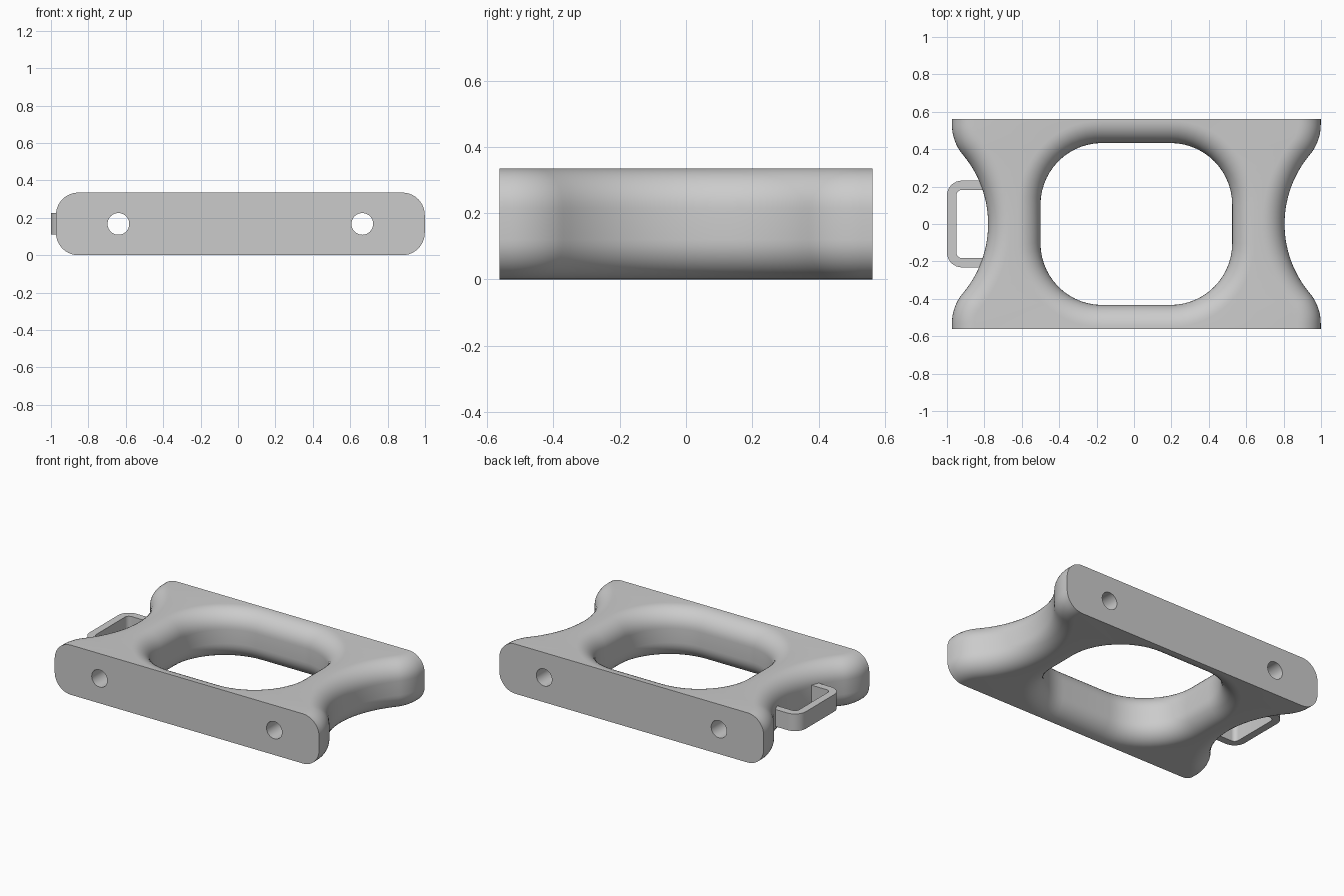
import bpy, bmesh
from math import sin, cos, pi, asin, sqrt, radians
from mathutils import Vector

if "Cube" in bpy.data.objects:
    bpy.data.objects.remove(bpy.data.objects["Cube"])

CX, HW, HD, H = 0.0125, 0.9875, 0.5625, 0.335   # body centre, half sizes, height
ROUND = 0.12                                   # edge rounding

grey = bpy.data.materials.new("plain grey")
grey.use_nodes = True
grey.diffuse_color = (0.6, 0.6, 0.6, 1)
grey.node_tree.nodes["Principled BSDF"].inputs["Base Color"].default_value = (0.6, 0.6, 0.6, 1)


def finish(name, bm):
    bmesh.ops.recalc_face_normals(bm, faces=bm.faces)
    mesh = bpy.data.meshes.new(name)
    bm.to_mesh(mesh)
    bm.free()
    obj = bpy.data.objects.new(name, mesh)
    bpy.context.collection.objects.link(obj)
    mesh.materials.append(grey)
    return obj


def smooth(obj):
    bpy.ops.object.select_all(action='DESELECT')
    obj.select_set(True)
    bpy.context.view_layer.objects.active = obj
    bpy.ops.object.shade_smooth_by_angle(angle=radians(30))


def arc(cx, cy, r, a0, a1, n):
    return [(cx + r * cos(a0 + (a1 - a0) * i / n), cy + r * sin(a0 + (a1 - a0) * i / n))
            for i in range(n + 1)]


def waist(o):
    """Right side from front to back, moved inwards by o."""
    big, small, flare = 0.575, 0.25, asin(0.37 / 0.575)
    cx = HW - 0.195 + big
    sx, sy = cx - (big + small) * cos(flare), (big + small) * sin(flare)
    lower = arc(sx, -sy, small - o, 0, flare, 10)
    middle = arc(cx, 0, big + o, pi + flare, pi - flare, 28)
    upper = [(x, -y) for x, y in reversed(lower)]
    return [(sx + small - o, -HD)] + lower + middle[1:-1] + upper + [(sx + small - o, HD)]


def outline(o):
    side = waist(o)
    return side + [(-x, -y) for x, y in side]


def window(o):
    """Rounded opening, widened by o."""
    w, d, r = 0.5125, 0.433, 0.33
    pts = []
    for k, (sx, sy) in enumerate([(1, 1), (-1, 1), (-1, -1), (1, -1)]):
        pts += arc(sx * (w - r), sy * (d - r), r + o, k * pi / 2, (k + 1) * pi / 2, 14)
    return pts


# Body: stacked outer and inner loops with rounded edges
steps = 10
lower = [(ROUND * (1 - cos(i / steps * pi / 2)), ROUND * (1 - sin(i / steps * pi / 2)))
         for i in range(steps + 1)]
layers = lower + [(H - z, o) for z, o in reversed(lower)]
bm = bmesh.new()
caps = [[], []]
for shape in (outline, window):
    rings = [[bm.verts.new((CX + x, y, z)) for x, y in shape(o)] for z, o in layers]
    n = len(rings[0])
    per_side = n // 2
    for a, b in zip(rings, rings[1:]):
        for i in range(n):
            j = (i + 1) % n
            if shape is outline and i % per_side == per_side - 1:
                continue                       # flat ends are closed below
            bm.faces.new((a[i], a[j], b[j], b[i]))
    if shape is outline:
        for i in (per_side - 1, n - 1):        # flat front and back plates
            j = (i + 1) % n
            bm.faces.new([r[i] for r in rings] + [r[j] for r in reversed(rings)])
    for cap, ring in zip(caps, (rings[0], rings[-1])):
        for i in range(n):
            pair = (ring[i], ring[(i + 1) % n])
            cap.append(bm.edges.get(pair) or bm.edges.new(pair))
for k, cap in enumerate(caps):
    bmesh.ops.triangle_fill(bm, use_beauty=True, edges=cap, normal=Vector((0, 0, 2 * k - 1)))
body = finish("body", bm)

# Bolt holes running through from front to back
bpy.context.view_layer.objects.active = body
for side, name in ((-1, "right_hole_cutter"), (1, "left_hole_cutter")):
    bpy.ops.mesh.primitive_cylinder_add(vertices=40, radius=0.058, depth=1.4,
                                        location=(CX + side * 0.652, 0, H / 2),
                                        rotation=(pi / 2, 0, 0))
    cutter = bpy.context.object
    cutter.name = name
    cutter.data.materials.append(grey)
    cutter.hide_render = True
    mod = body.modifiers.new("hole", 'BOOLEAN')
    mod.operation, mod.solver, mod.object = 'DIFFERENCE', 'EXACT', cutter
    bpy.context.view_layer.objects.active = body
    bpy.ops.object.modifier_apply(modifier=mod.name)
    bpy.data.objects.remove(cutter)
smooth(body)


# Strap loop on the right side
def u_path(x, d, r):
    return ([(-0.75, d)] + arc(x + r, d - r, r, pi / 2, pi, 8)
            + arc(x + r, -d + r, r, pi, 1.5 * pi, 8) + [(-0.75, -d)])


bm = bmesh.new()
outer, inner = u_path(-1.0, 0.232, 0.08), u_path(-0.95, 0.182, 0.03)
cols = [[bm.verts.new((x, y, z)) for x, y, z in
         ((*p, 0.11), (*q, 0.11), (*q, 0.225), (*p, 0.225))] for p, q in zip(outer, inner)]
for a, b in zip(cols, cols[1:]):
    for i in range(4):
        j = (i + 1) % 4
        bm.faces.new((a[i], a[j], b[j], b[i]))
bm.faces.new(cols[0])
bm.faces.new(cols[-1])
smooth(finish("strap_loop", bm))
